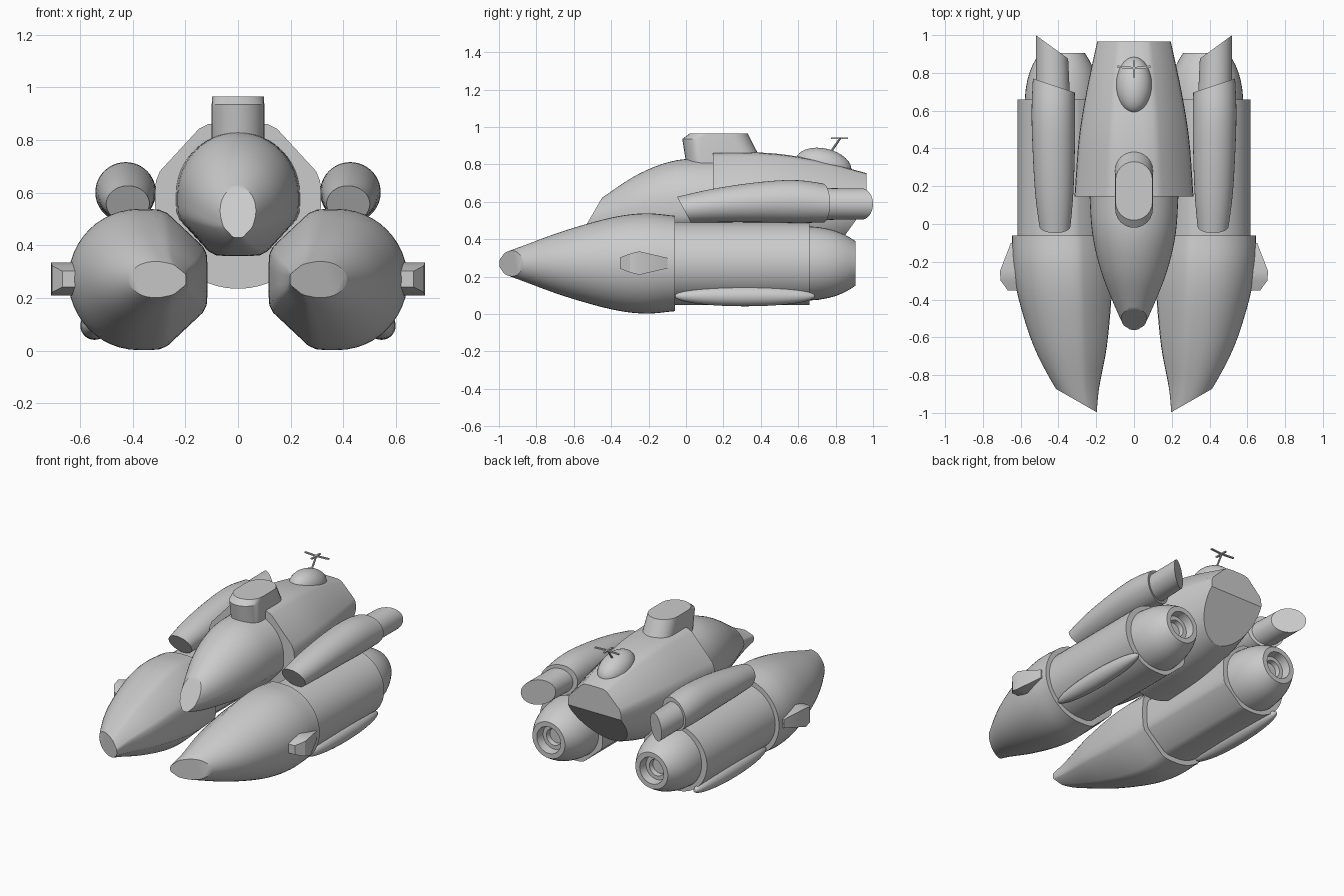
import bpy, bmesh, math
from mathutils import Vector

if "Cube" in bpy.data.objects:
    bpy.data.objects.remove(bpy.data.objects["Cube"])

def skin(name, rings, cuts=(), mirror=False):
    """Bridge closed rings, cap the ends, cut by planes, shade by angle."""
    bm = bmesh.new()
    vs = [[bm.verts.new(p) for p in r] for r in rings]
    n = len(vs[0])
    for a, b in zip(vs, vs[1:]):
        for i in range(n):
            j = (i + 1) % n
            bm.faces.new((a[i], a[j], b[j], b[i]))
    bm.faces.new(vs[0])
    bm.faces.new(vs[-1])
    for co, no in cuts:
        geom = bm.verts[:] + bm.edges[:] + bm.faces[:]
        res = bmesh.ops.bisect_plane(bm, geom=geom, dist=1e-5, plane_co=co,
                                     plane_no=Vector(no).normalized(), clear_outer=True)
        edges = [e for e in res['geom_cut'] if isinstance(e, bmesh.types.BMEdge)]
        bmesh.ops.edgeloop_fill(bm, edges=edges)
    bmesh.ops.recalc_face_normals(bm, faces=bm.faces[:])
    for f in bm.faces:
        f.smooth = True
    for e in bm.edges:
        e.smooth = e.calc_face_angle(0) < math.radians(30)
    me = bpy.data.meshes.new(name)
    bm.to_mesh(me)
    bm.free()
    ob = bpy.data.objects.new(name, me)
    bpy.context.collection.objects.link(ob)
    if mirror:
        m = ob.modifiers.new("mirror", 'MIRROR')
        m.use_mirror_merge = False
    return ob

def refine(st, steps=5):
    """Catmull-Rom through the stations."""
    p = [Vector(s) for s in st]
    p = [2 * p[0] - p[1]] + p + [2 * p[-1] - p[-2]]
    out = []
    for a, b, c, d in zip(p, p[1:], p[2:], p[3:]):
        for k in range(steps):
            t = k / steps
            out.append(0.5 * (2 * b + (c - a) * t + (2 * a - 5 * b + 4 * c - d) * t**2
                              + (3 * b - a - 3 * c + d) * t**3))
    return out + [p[-2]]

def loft(name, stations, section, cuts=(), mirror=False, smooth=True):
    """Stations are (y, centre x, centre z, radius x, radius z)."""
    st = [Vector(s) for s in stations]
    if smooth:
        st = refine(st)
    rings = [[(s[1] + a * s[3], s[0], s[2] + b * s[4]) for a, b in section] for s in st]
    return skin(name, rings, cuts, mirror)

# cross-sections: circle, and a round hull with one bevelled side
circle = [(math.cos(math.tau * i / 40), math.sin(math.tau * i / 40)) for i in range(40)]
half = [(.17, 1.0), (.30, .99), (.42, .94), (.93, .47), (.985, .36), (1, .16)]
bevel = ([(math.cos(math.pi * (.5 + i / 24)), math.sin(math.pi * (.5 + i / 24))) for i in range(25)]
         + [(a, -b) for a, b in half] + [(a, b) for a, b in reversed(half)])
inward = [(-a, b) for a, b in bevel]
down = [(b, -a) for a, b in bevel]
up = [(b, a) for a, b in bevel]

# lower hulls
loft("hull_front", [(-1.03, .252, .27, .052, .035), (-.87, .30, .27, .115, .095),
                    (-.65, .337, .27, .193, .175), (-.4, .365, .27, .245, .245),
                    (-.22, .378, .27, .263, .268), (-.06, .382, .27, .263, .255)],
     inward, [((.2, -.995, .27), (.12, -.21, 0))], True)
loft("hull_middle", [(-.1, .385, .27, .232, .222), (.66, .385, .27, .232, .222)],
     inward, (), True, False)
loft("hull_engine", [(y, .38, .27, r, r) for y, r in
                     ((.6, .2), (.66, .198), (.71, .194), (.76, .185), (.8, .174), (.84, .158),
                      (.875, .139), (.905, .12), (.905, .088), (.85, .08), (.85, .055), (.82, .05))],
     circle, (), True, False)

# long slim tanks under the hulls
loft("lower_tank", [(.315 - .375 * math.cos(math.pi * k / 20), .545, .095,
                     .001 + .053 * math.sin(math.pi * k / 20),
                     .001 + .053 * math.sin(math.pi * k / 20)) for k in range(21)],
     circle, (), True, False)

# side blisters
skin("side_blister", [[(.6, y, .272 - h), (x, y, .272 - h), (x, y, .272 + h), (.6, y, .272 + h)]
                      for y, x, h in ((-.353, .667, .03), (-.30, .706, .05), (-.25, .71, .063),
                                      (-.10, .652, .028))], (), True)

# central body
loft("body_front", [(-.58, 0, .485, .035, .05), (-.44, 0, .514, .1, .114),
                    (-.25, 0, .5625, .175, .1875), (-.05, 0, .591, .221, .231),
                    (.18, 0, .595, .237, .236)],
     down, [((0, -.445, .628), (0, -.198, .115))])
loft("body_rear", [(.145, 0, .55, .315, .315), (.45, 0, .555, .292, .305),
                   (.7, 0, .56, .252, .262), (.965, 0, .575, .195, .178)],
     up, [((0, .965, .58), (0, .075, -.054))])

# upper side pods and their exhausts
loft("upper_pod", [(-.08, .417, .553, .074, .066), (.15, .422, .58, .1, .09),
                   (.4, .425, .598, .112, .108), (.6, .427, .601, .115, .114),
                   (.8, .425, .588, .109, .098)],
     circle, [((.42, -.05, .63), (0, -.13, -.07)), ((.535, .77, .6), (-.075, .225, 0))], True)
loft("pod_exhaust", [(.65, .428, .588, .09, .085), (1.03, .438, .588, .082, .083)],
     circle, [((.52, 1.0, .588), (-.12, .165, 0))], True, False)

# tower: rounded slab leaning forward
def stadium(z, y0, y1, r):
    pts = []
    for k in range(26):
        a = math.pi * (k if k < 13 else k - 1) / 12
        yc = y1 - r if k < 13 else y0 + r
        pts.append((r * math.cos(a), yc + r * math.sin(a), z))
    return pts
skin("tower", [stadium(.75, .01, .44, .1), stadium(.935, -.02, .345, .1),
               stadium(.965, .02, .33, .098)])

# rear dome
bpy.ops.mesh.primitive_uv_sphere_add(segments=32, ring_count=16, radius=1,
                                     location=(0, .735, .795), rotation=(math.radians(-13), 0, 0))
dome = bpy.context.object
dome.name = "dome"
dome.scale = (.095, .152, .09)
bpy.ops.object.shade_smooth()

# mast with three thin blades
base, tip = Vector((0, .77, .86)), Vector((0, .825, .94))
bpy.ops.mesh.primitive_cylinder_add(vertices=10, radius=.006, depth=(tip - base).length,
                                    location=(base + tip) / 2)
mast = bpy.context.object
mast.name = "mast"
mast.rotation_euler = (tip - base).to_track_quat('Z', 'Y').to_euler()
for ang, ln in ((5, .088), (175, .088), (270, .05), (90, .04)):
    d = Vector((math.cos(math.radians(ang)), math.sin(math.radians(ang)), 0))
    bpy.ops.mesh.primitive_cube_add(size=1, location=tip + d * ln / 2,
                                    rotation=(0, 0, math.radians(ang)))
    blade = bpy.context.object
    blade.name = "mast_blade"
    blade.scale = (ln, .012, .008)
